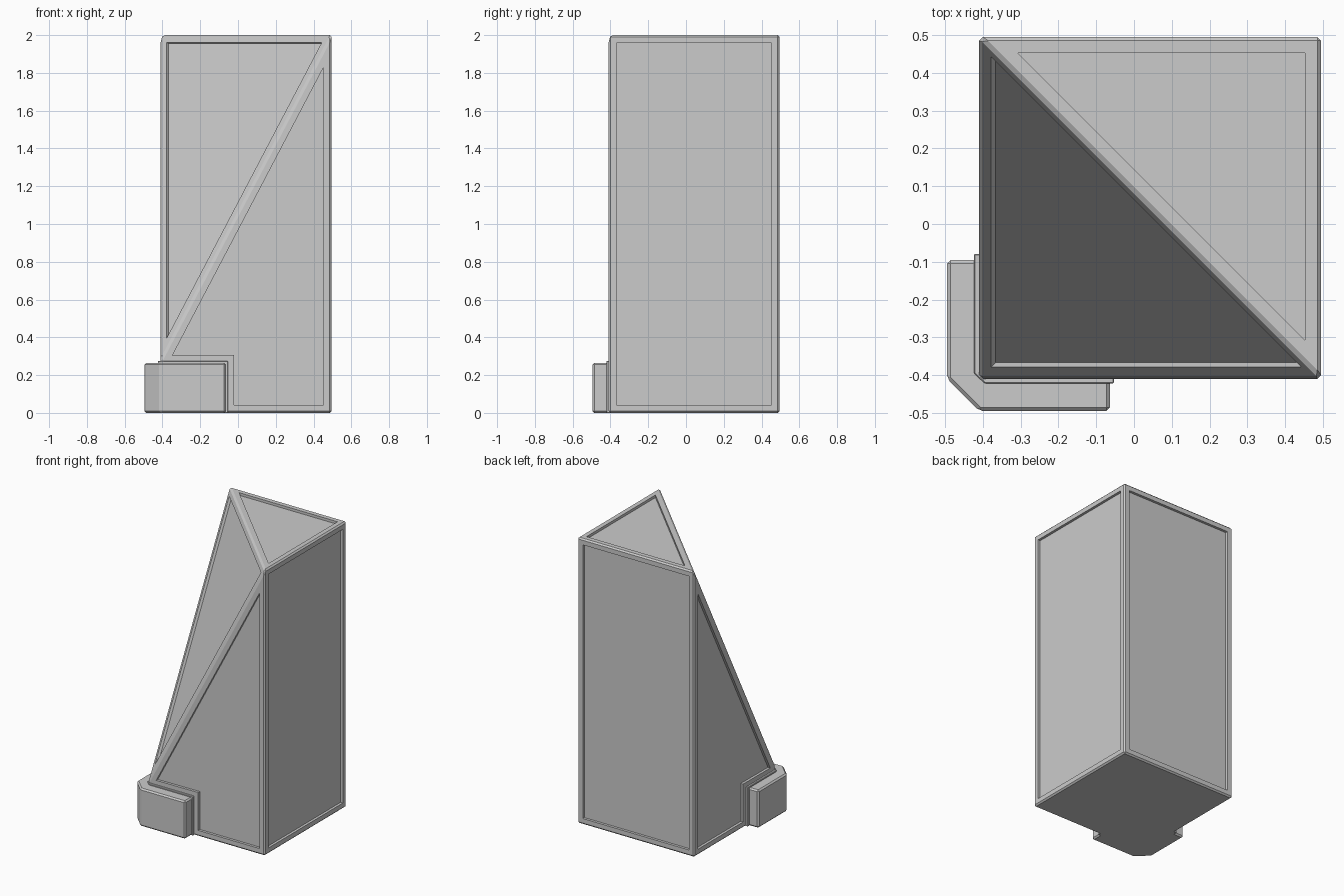
import bpy, bmesh, math

if "Cube" in bpy.data.objects:
    bpy.data.objects.remove(bpy.data.objects["Cube"])

LO, HI = -0.41, 0.495      # body sides
TOP, LIP = 2.0, 0.275      # roof height, low corner of the slope
NX, NY = -0.053, -0.079    # where the corner block ends on each side


def finish(bm, name):
    bmesh.ops.recalc_face_normals(bm, faces=bm.faces)
    me = bpy.data.meshes.new(name)
    bm.to_mesh(me)
    bm.free()
    ob = bpy.data.objects.new(name, me)
    bpy.context.collection.objects.link(ob)
    return ob


def bevel_sharp(bm, width):
    bmesh.ops.recalc_face_normals(bm, faces=bm.faces)
    edges = [e for e in bm.edges if e.calc_face_angle(0) > math.radians(5)]
    bmesh.ops.bevel(bm, geom=edges, offset=width, offset_type='OFFSET',
                    segments=1, profile=0.5, affect='EDGES', clamp_overlap=True)
    bm.normal_update()


def prism(name, outline, height, width):
    bm = bmesh.new()
    base = bm.faces.new([bm.verts.new((x, y, 0)) for x, y in outline])
    ext = bmesh.ops.extrude_face_region(bm, geom=[base], use_keep_orig=True)
    verts = [g for g in ext["geom"] if isinstance(g, bmesh.types.BMVert)]
    bmesh.ops.translate(bm, verts=verts, vec=(0, 0, height))
    bevel_sharp(bm, width)
    return finish(bm, name)


# body: tall box with one corner sliced off, notched side faces
points = {
    "a": (LO, HI, TOP), "b": (HI, LO, TOP), "c": (HI, HI, TOP), "l": (LO, LO, LIP),
    "a0": (LO, HI, 0), "b0": (HI, LO, 0), "c0": (HI, HI, 0), "l0": (LO, LO, 0),
    "f": (NX, LO, LIP), "f0": (NX, LO, 0), "s": (LO, NY, LIP), "s0": (LO, NY, 0),
}
bm = bmesh.new()
v = {k: bm.verts.new(p) for k, p in points.items()}
for loop in ("a b c", "l b a", "b b0 c0 c", "c c0 a0 a",
             "l f f0 b0 b", "l a a0 s0 s", "l0 f0 f l", "l0 l s s0",
             "l0 s0 a0 c0 b0 f0"):
    bm.faces.new([v[k] for k in loop.split()])
bevel_sharp(bm, 0.01)

# sunken panels on every large face except the underside
panels = [f for f in bm.faces if f.calc_area() > 0.2 and f.normal.z > -0.5]
bmesh.ops.inset_individual(bm, faces=panels, thickness=0.032, use_even_offset=True)
bm.normal_update()
bmesh.ops.inset_individual(bm, faces=panels, thickness=0.0, depth=-0.018)
finish(bm, "body")

# thin collar between the body and the corner block
prism("collar", [(-0.424, NY), (-0.424, -0.395), (-0.395, -0.422), (NX, -0.422),
                 (NX, -0.36), (-0.36, NY)], LIP, 0.003)

# chamfered corner block
prism("corner_block", [(-0.495, -0.095), (-0.495, -0.41), (-0.41, -0.495),
                       (-0.063, -0.495), (-0.063, -0.36), (-0.36, -0.095)], 0.265, 0.01)
